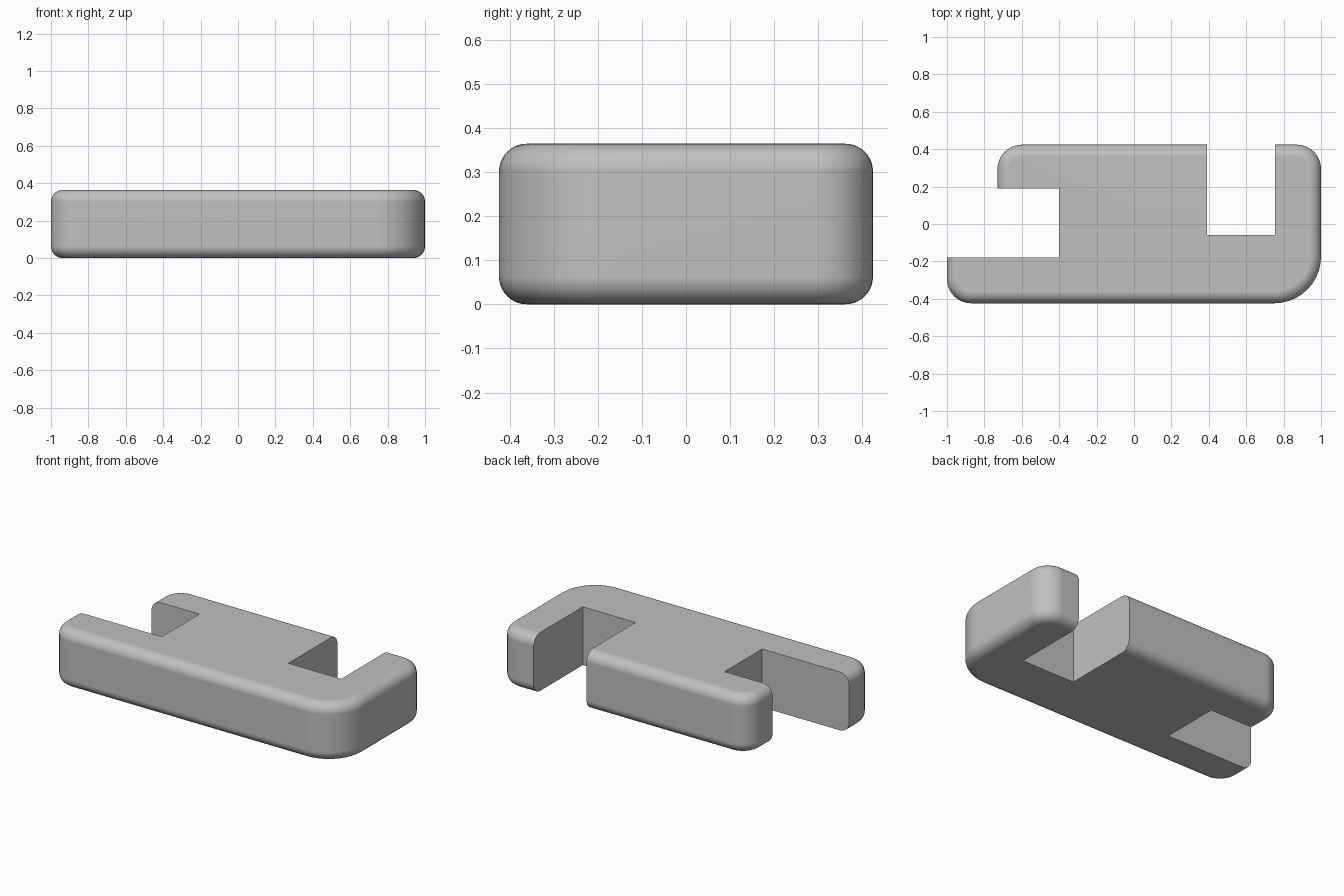
import bpy
import bmesh
from math import cos, sin, pi

old = bpy.data.objects.get("Cube")
if old:
    bpy.data.objects.remove(old)

X, Y, H = 1.0, 0.424, 0.364   # half length, half depth, height
STEP_X = -0.73                # shorter back-left end
FILLET, SEG = 0.063, 10

grey = bpy.data.materials.new("plain grey")
grey.use_nodes = True
colour = (0.53, 0.53, 0.53, 1)
grey.diffuse_color = colour
grey.node_tree.nodes["Principled BSDF"].inputs["Base Color"].default_value = colour


def outline(d):
    """Rounded plan outline, moved inward by d."""
    pts = []
    corners = [(-X, -Y, 0.13, 2), (X, -Y, 0.25, 3), (X, Y, 0.13, 0), (STEP_X, Y, 0.13, 1)]
    for x, y, r, quarter in corners:
        sx = 1 if quarter in (0, 3) else -1
        sy = 1 if quarter in (0, 1) else -1
        for i in range(SEG + 1):
            a = (quarter + i / SEG) * pi / 2
            pts.append((x - sx * r + (r - d) * cos(a), y - sy * r + (r - d) * sin(a)))
    # the step between the two left ends lies inside the side slot
    return pts + [(STEP_X + d, 0), (-X + d, 0)]


# Body: stacked outlines with a rounded edge at the bottom and top
bm = bmesh.new()
angles = [i / SEG * pi / 2 for i in range(SEG + 1)]
levels = [(FILLET * (1 - sin(a)), FILLET * (1 - cos(a))) for a in angles]
levels += [(d, H - z) for d, z in reversed(levels)]
rings = [[bm.verts.new((x, y, z)) for x, y in outline(d)] for d, z in levels]
for low, high in zip(rings, rings[1:]):
    n = len(low)
    for i in range(n):
        j = (i + 1) % n
        bm.faces.new((low[i], low[j], high[j], high[i]))
bm.faces.new(list(reversed(rings[0])))
bm.faces.new(rings[-1])
bmesh.ops.recalc_face_normals(bm, faces=bm.faces[:])
mesh = bpy.data.meshes.new("slotted_block")
bm.to_mesh(mesh)
bm.free()
mesh.materials.append(grey)
block = bpy.data.objects.new("slotted_block", mesh)
bpy.context.collection.objects.link(block)


def cut_slot(name, x0, x1, y0, y1):
    """Cut a square slot through the whole height."""
    bpy.ops.mesh.primitive_cube_add(size=1, location=((x0 + x1) / 2, (y0 + y1) / 2, H / 2))
    cutter = bpy.context.object
    cutter.name = name
    cutter.scale = (x1 - x0, y1 - y0, 1)
    cutter.hide_render = True
    cutter.data.materials.append(grey)
    mod = block.modifiers.new(name, "BOOLEAN")
    mod.operation = "DIFFERENCE"
    mod.solver = "EXACT"
    mod.object = cutter
    bpy.ops.object.select_all(action="DESELECT")
    block.select_set(True)
    bpy.context.view_layer.objects.active = block
    bpy.ops.object.modifier_apply(modifier=mod.name)
    bpy.data.objects.remove(cutter)


cut_slot("side_slot", -1.2, -0.4, -0.18, 0.19)
cut_slot("back_slot", 0.39, 0.755, -0.06, 0.6)

# Smooth rounded edges, crisp slot edges
bpy.ops.object.shade_smooth_by_angle(angle=pi / 6)
weighted = block.modifiers.new("weighted_normals", "WEIGHTED_NORMAL")
weighted.keep_sharp = True
